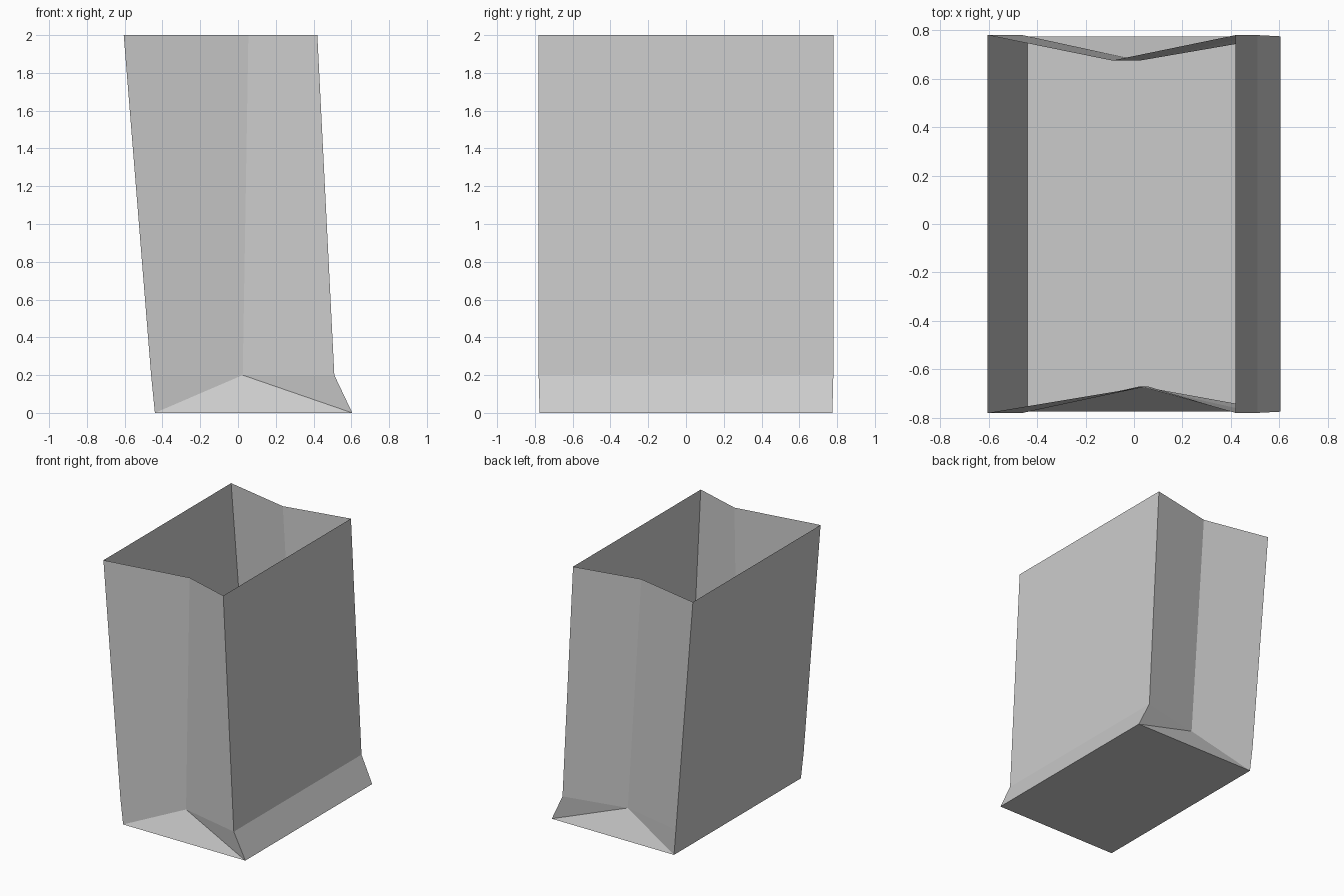
import bpy
import bmesh

cube = bpy.data.objects.get("Cube")
if cube:
    bpy.data.objects.remove(cube, do_unlink=True)

# Plain paper colour
paper = bpy.data.materials.new("grey paper")
paper.use_nodes = True
colour = (0.6, 0.6, 0.6, 1)
paper.diffuse_color = colour
paper.node_tree.nodes["Principled BSDF"].inputs["Base Color"].default_value = colour


def bag_ring(bm, z, x_min, x_max, half_depth, front_fold, back_fold):
    """Six-point outline with a pinched fold in the front and back panels."""
    outline = [(x_min, -half_depth), front_fold, (x_max, -half_depth),
               (x_max, half_depth), back_fold, (x_min, half_depth)]
    return [bm.verts.new((x, y, z)) for x, y in outline]


bm = bmesh.new()

# Open mouth and the crease ring above the base
rim = bag_ring(bm, 2.0, -0.605, 0.42, 0.78, (0.055, -0.67), (-0.09, 0.675))
crease = bag_ring(bm, 0.2, -0.46, 0.51, 0.78, (0.025, -0.67), (0.025, 0.675))

# Tall side panels
for i in range(6):
    j = (i + 1) % 6
    bm.faces.new((crease[i], crease[j], rim[j], rim[i]))

# Flat floor, and the short side panels joining it to the crease
floor = [bm.verts.new((x, y, 0)) for x, y in
         [(-0.44, -0.775), (0.605, -0.775), (0.605, 0.775), (-0.44, 0.775)]]
bm.faces.new(floor[::-1])
bm.faces.new((floor[1], floor[2], crease[3], crease[2]))
bm.faces.new((floor[3], floor[0], crease[0], crease[5]))

# Triangular gusset folds at the front and back
for a, b, ring in ((floor[0], floor[1], crease[0:3]),
                   (floor[2], floor[3], crease[3:6])):
    start, fold, end = ring
    bm.faces.new((a, b, fold))
    bm.faces.new((a, fold, start))
    bm.faces.new((b, end, fold))

bmesh.ops.recalc_face_normals(bm, faces=bm.faces)
mesh = bpy.data.meshes.new("paper_bag")
bm.to_mesh(mesh)
bm.free()
mesh.materials.append(paper)
bag = bpy.data.objects.new("paper_bag", mesh)
bpy.context.collection.objects.link(bag)
